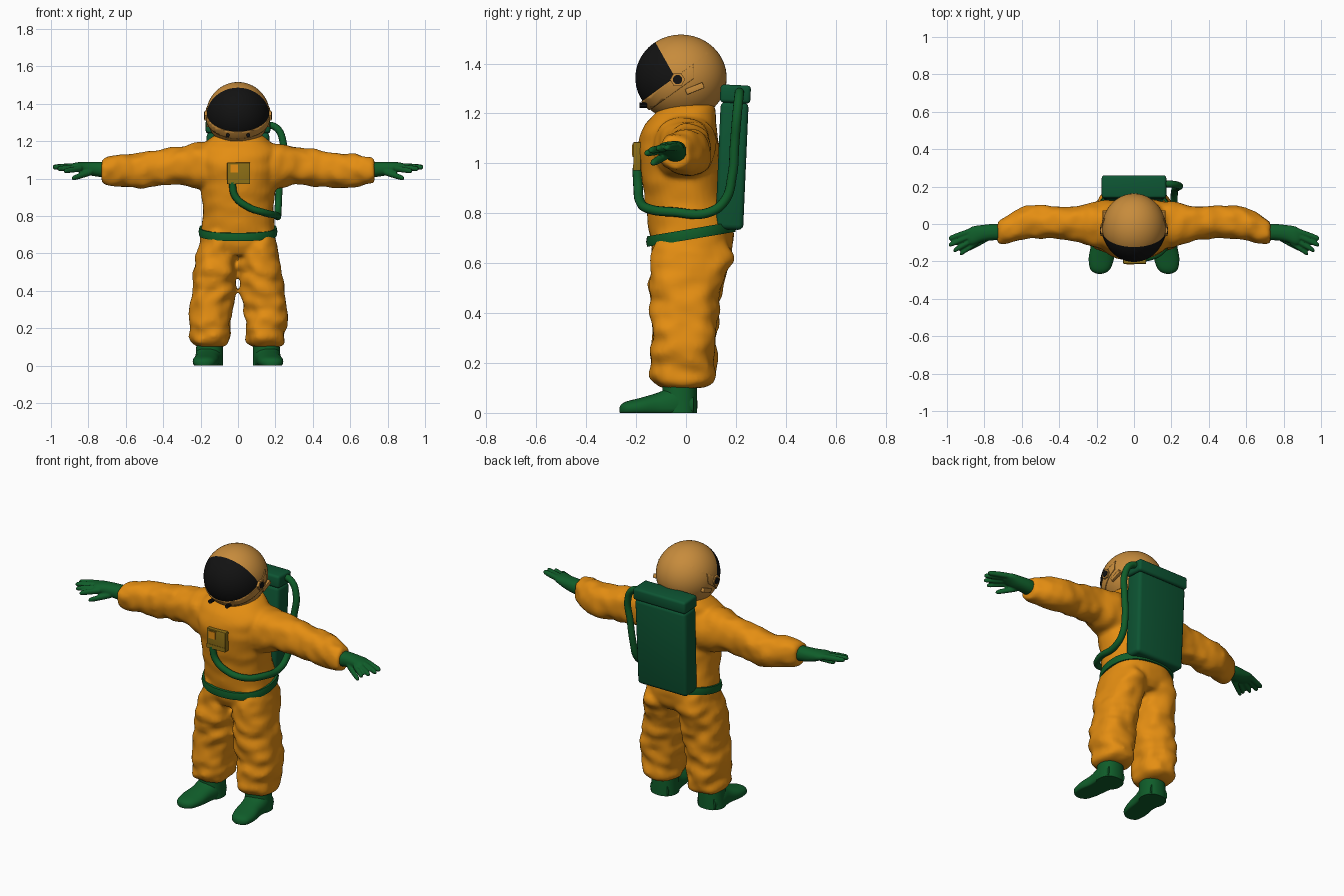
import bpy, bmesh, math
from mathutils import Vector, Matrix, noise

if "Cube" in bpy.data.objects:
    bpy.data.objects.remove(bpy.data.objects["Cube"])


def material(name, rgb):
    m = bpy.data.materials.new(name)
    m.use_nodes = True
    m.diffuse_color = (*rgb, 1)
    b = m.node_tree.nodes["Principled BSDF"]
    b.inputs["Base Color"].default_value = (*rgb, 1)
    b.inputs["Roughness"].default_value = 0.6
    return m


ORANGE = material("suit orange", (0.78, 0.27, 0.006))
TAN = material("helmet tan", (0.57, 0.26, 0.045))
GREEN = material("glove and boot green", (0.005, 0.11, 0.023))
PACK = material("pack green", (0.004, 0.09, 0.033))
BLACK = material("visor black", (0.006, 0.006, 0.006))
OLIVE = material("panel olive", (0.27, 0.16, 0.008))


def finish(name, bm, *mats, angle=35):
    bmesh.ops.recalc_face_normals(bm, faces=bm.faces)
    me = bpy.data.meshes.new(name)
    bm.to_mesh(me)
    bm.free()
    for m in mats:
        me.materials.append(m)
    ob = bpy.data.objects.new(name, me)
    bpy.context.collection.objects.link(ob)
    bpy.ops.object.select_all(action='DESELECT')
    ob.select_set(True)
    bpy.context.view_layer.objects.active = ob
    bpy.ops.object.shade_smooth_by_angle(angle=math.radians(angle))
    return ob


def fuse(ob, voxel, rounds):
    """Blend overlapping closed volumes into one smooth skin."""
    r = ob.modifiers.new("fuse", 'REMESH')
    r.mode, r.voxel_size, r.use_smooth_shade = 'VOXEL', voxel, True
    s = ob.modifiers.new("soften", 'SMOOTH')
    s.factor, s.iterations = 0.5, rounds


def rounded(a, power=2.25):
    c, s = math.cos(a), math.sin(a)
    return (math.copysign(abs(c) ** (2 / power), c),
            math.copysign(abs(s) ** (2 / power), s))


def spline(rows, steps):
    """Catmull-Rom interpolation of rows of numbers."""
    out = []
    for i in range(len(rows) - 1):
        quad = zip(rows[max(i - 1, 0)], rows[i], rows[i + 1], rows[min(i + 2, len(rows) - 1)])
        quad = list(quad)
        for k in range(steps):
            t = k / steps
            out.append([b + 0.5 * t * (c - a + t * (2*a - 5*b + 4*c - d + t * (3*(b - c) + d - a)))
                        for a, b, c, d in quad])
    return out + [list(rows[-1])]


def loft(bm, axis, rows, side=1, wrinkle=0.0, n=32, floor=False, steps=5):
    """Rows are (position on axis, centre 1, centre 2, radius 1, radius 2)."""
    rings = []
    for t, c1, c2, r1, r2 in spline(rows, steps):
        ring = []
        for k in range(n):
            u, v = rounded(2 * math.pi * k / n)
            w = wrinkle * noise.noise(Vector((u * 1.6, v * 1.6, t * 19 + side * 7)))
            p, q = c1 + u * (r1 + w), c2 + v * (r2 + w)
            co = {'X': (t, p, q), 'Y': (p, t, q), 'Z': (p, q, t)}[axis]
            ring.append(bm.verts.new((co[0] * side, co[1], max(co[2], 0) if floor else co[2])))
        rings.append(ring)
    for a, b in zip(rings, rings[1:]):
        for k in range(n):
            bm.faces.new((a[k], a[(k + 1) % n], b[(k + 1) % n], b[k]))
    bm.faces.new(rings[0])
    bm.faces.new(rings[-1])


# Suit: torso, legs and sleeves fused together
TORSO = [(0.59, 0, 0.02, 0.17, 0.13), (0.66, 0, 0.025, 0.202, 0.163), (0.75, 0, 0.02, 0.196, 0.168),
         (0.85, 0, -0.005, 0.19, 0.158), (0.97, 0, -0.02, 0.2, 0.162), (1.08, 0, -0.03, 0.212, 0.16),
         (1.15, 0, -0.022, 0.205, 0.146), (1.2, 0, 0, 0.168, 0.125), (1.235, 0, 0.01, 0.125, 0.1)]
LEG = [(0.72, 0.1, 0.02, 0.09, 0.14), (0.62, 0.108, 0.022, 0.104, 0.16), (0.52, 0.12, 0.003, 0.113, 0.148),
       (0.4, 0.132, -0.005, 0.117, 0.132), (0.3, 0.151, -0.006, 0.12, 0.127), (0.2, 0.147, -0.013, 0.108, 0.13),
       (0.13, 0.146, -0.01, 0.102, 0.127), (0.1, 0.146, -0.02, 0.07, 0.085)]
ARM = [(0.08, 0, 1.05, 0.125, 0.135), (0.2, -0.005, 1.065, 0.125, 0.125), (0.3, 0.003, 1.07, 0.098, 0.102),
       (0.42, 0.01, 1.057, 0.086, 0.096), (0.55, 0.01, 1.042, 0.09, 0.093), (0.65, -0.018, 1.042, 0.082, 0.082),
       (0.715, -0.042, 1.043, 0.066, 0.069), (0.73, -0.045, 1.043, 0.05, 0.052)]
bm = bmesh.new()
loft(bm, 'Z', TORSO, wrinkle=0.008)
for side in (1, -1):
    loft(bm, 'Z', LEG, side, 0.02)
    loft(bm, 'X', ARM, side, 0.012)
fuse(finish("suit", bm, ORANGE), 0.011, 5)

# Gloves and boots
FINGERS = [((0.85, -0.03, 1.067), (0.99, -0.078, 1.062)), ((0.85, -0.052, 1.067), (0.99, -0.113, 1.06)),
           ((0.845, -0.076, 1.062), (0.965, -0.143, 1.052)), ((0.835, -0.095, 1.055), (0.93, -0.16, 1.04)),
           ((0.78, -0.075, 1.035), (0.888, -0.135, 1.0))]
for side, label in ((1, "left"), (-1, "right")):
    bm = bmesh.new()
    loft(bm, 'X', [(0.69, -0.045, 1.045, 0.045, 0.042), (0.75, -0.043, 1.05, 0.044, 0.04),
                   (0.81, -0.05, 1.055, 0.045, 0.034), (0.86, -0.062, 1.063, 0.05, 0.024),
                   (0.885, -0.066, 1.064, 0.04, 0.017)], side)
    for base, tip in FINGERS:
        a, b = Vector(base), Vector(tip)
        rows = [(*a.lerp(b, f), r, r) for f, r in ((0, 0.016), (0.5, 0.016), (0.9, 0.0135), (1, 0.007))]
        loft(bm, 'X', rows, side, n=12)
    fuse(finish(label + "_glove", bm, GREEN), 0.0055, 2)

    bm = bmesh.new()
    loft(bm, 'Z', [(0, 0.155, -0.025, 0.076, 0.07), (0.06, 0.153, -0.025, 0.073, 0.07),
                   (0.15, 0.15, -0.025, 0.07, 0.068)], side)
    loft(bm, 'Y', [(0.03, 0.155, 0.03, 0.06, 0.05), (-0.04, 0.157, 0.035, 0.072, 0.075),
                   (-0.11, 0.164, 0.028, 0.066, 0.054), (-0.18, 0.174, 0.022, 0.068, 0.039),
                   (-0.235, 0.18, 0.017, 0.056, 0.03), (-0.258, 0.182, 0.014, 0.035, 0.021),
                   (-0.266, 0.182, 0.012, 0.012, 0.01)], side, floor=True)
    finish(label + "_boot", bm, GREEN, angle=50)

# Helmet with the visor cut from its front
CENTRE = Vector((0, -0.02, 1.343))
HINGE = Vector((0, -0.044, 1.345))
BROW = Vector((0, -0.87, -0.49))
CHIN = Vector((0, -0.58, 0.81))


def shell(scale):
    b = bmesh.new()
    bmesh.ops.create_uvsphere(b, u_segments=48, v_segments=32, radius=1)
    bmesh.ops.transform(b, verts=b.verts, matrix=Matrix.Translation(CENTRE)
                        @ Matrix.Diagonal((0.17 * scale, 0.183 * scale, 0.173 * scale, 1)))
    return b


def cut(b, point, normal, clear=False):
    bmesh.ops.bisect_plane(b, geom=b.verts[:] + b.edges[:] + b.faces[:], plane_co=point,
                           plane_no=normal, clear_outer=clear)


bm = shell(1)
cut(bm, HINGE, BROW)
cut(bm, HINGE, CHIN)
for f in bm.faces:
    d = f.calc_center_median() - HINGE
    f.material_index = int(d.dot(BROW) > 0 and d.dot(CHIN) > 0)
finish("helmet", bm, TAN, BLACK)

# Chin guard below the visor
bm = shell(1.025)
cut(bm, HINGE, CHIN, True)
cut(bm, HINGE - CHIN * 0.048, -CHIN, True)
cut(bm, Vector((0, 0.03, 0)), Vector((0, 1, 0)), True)
guard = finish("chin_guard", bm, TAN)
guard.modifiers.new("thickness", 'SOLIDIFY').thickness = 0.006


def disc(name, centre, radius, depth, rot, mat, sides):
    b = bmesh.new()
    bmesh.ops.create_cone(b, cap_ends=True, segments=sides, radius1=radius, radius2=radius, depth=depth,
                          matrix=Matrix.Translation(centre) @ rot)
    finish(name, b, mat)


def block(name, centre, size, mat, tilt=0.0, bevel=0.0, taper=1.0):
    b = bmesh.new()
    bmesh.ops.create_cube(b, size=1)
    for v in b.verts:
        if v.co.z < 0:
            v.co.x *= taper
    bmesh.ops.transform(b, verts=b.verts, matrix=Matrix.Translation(centre)
                        @ Matrix.Rotation(math.radians(tilt), 4, 'X') @ Matrix.Diagonal((*size, 1)))
    if bevel:
        bmesh.ops.bevel(b, geom=b.edges[:], offset=bevel, segments=3, profile=0.5, affect='EDGES')
    return finish(name, b, mat)


# Helmet hinges, side bars and chin studs
turn_x = Matrix.Rotation(math.pi / 2, 4, 'Y')
turn_y = Matrix.Rotation(math.pi / 2, 4, 'X')
for side, label in ((1, "left"), (-1, "right")):
    disc(label + "_hinge", (side * 0.169, -0.034, 1.336), 0.03, 0.022, turn_x, TAN, 6)
    disc(label + "_hinge_cap", (side * 0.179, -0.034, 1.336), 0.019, 0.008, turn_x, BLACK, 12)
    block(label + "_helmet_bar", (side * 0.158, 0.035, 1.3), (0.02, 0.075, 0.024), TAN, 22, 0.003)
    disc(label + "_chin_stud", (side * 0.055, -0.172, 1.232), 0.011, 0.03, turn_y, BLACK, 10)

# Backpack with lid
block("backpack", (0, 0.184, 0.99), (0.335, 0.112, 0.51), PACK, -2.5, 0.02, 0.97)
block("backpack_lid", (0, 0.198, 1.278), (0.345, 0.122, 0.072), PACK, -2.5, 0.014)

# Chest panel
block("chest_panel", (0.003, -0.196, 1.028), (0.122, 0.03, 0.115), OLIVE, 0, 0.003)
block("chest_panel_ledge", (0.003, -0.209, 0.983), (0.12, 0.008, 0.024), OLIVE)
block("chest_panel_frame", (-0.02, -0.211, 1.053), (0.054, 0.006, 0.054), OLIVE)
block("chest_panel_button", (-0.02, -0.213, 1.053), (0.042, 0.008, 0.042), ORANGE)

# Belt, rising towards the back
bm = bmesh.new()
N = 64
rings = []
for k in range(N):
    u, v = rounded(2 * math.pi * k / N)
    ring = []
    for grow, up in ((-0.012, -0.021), (0.005, -0.021), (0.009, 0), (0.005, 0.021), (-0.012, 0.021)):
        y = 0.021 + v * (0.172 + grow)
        ring.append(bm.verts.new((u * (0.202 + grow), y, 0.686 + (y + 0.16) * 0.17 + up)))
    rings.append(ring)
for a, b in zip(rings, rings[1:] + rings[:1]):
    for k in range(5):
        bm.faces.new((a[k], a[(k + 1) % 5], b[(k + 1) % 5], b[k]))
finish("belt", bm, GREEN)

# Air hose from the pack, round the left hip, to the chest panel
PATH = [(0.14, 0.215, 1.285), (0.2, 0.213, 1.275), (0.24, 0.205, 1.2), (0.232, 0.195, 1.08), (0.22, 0.185, 0.95),
        (0.215, 0.155, 0.85), (0.213, 0.09, 0.803), (0.2, -0.05, 0.805), (0.14, -0.15, 0.818),
        (0.05, -0.185, 0.85), (-0.015, -0.192, 0.905), (-0.032, -0.196, 0.98)]
curve = bpy.data.curves.new("air_hose", 'CURVE')
curve.dimensions = '3D'
curve.bevel_depth, curve.bevel_resolution, curve.use_fill_caps = 0.019, 4, True
sp = curve.splines.new('BEZIER')
sp.bezier_points.add(len(PATH) - 1)
for point, co in zip(sp.bezier_points, PATH):
    point.co = co
    point.handle_left_type = point.handle_right_type = 'AUTO'
curve.materials.append(GREEN)
bpy.context.collection.objects.link(bpy.data.objects.new("air_hose", curve))
